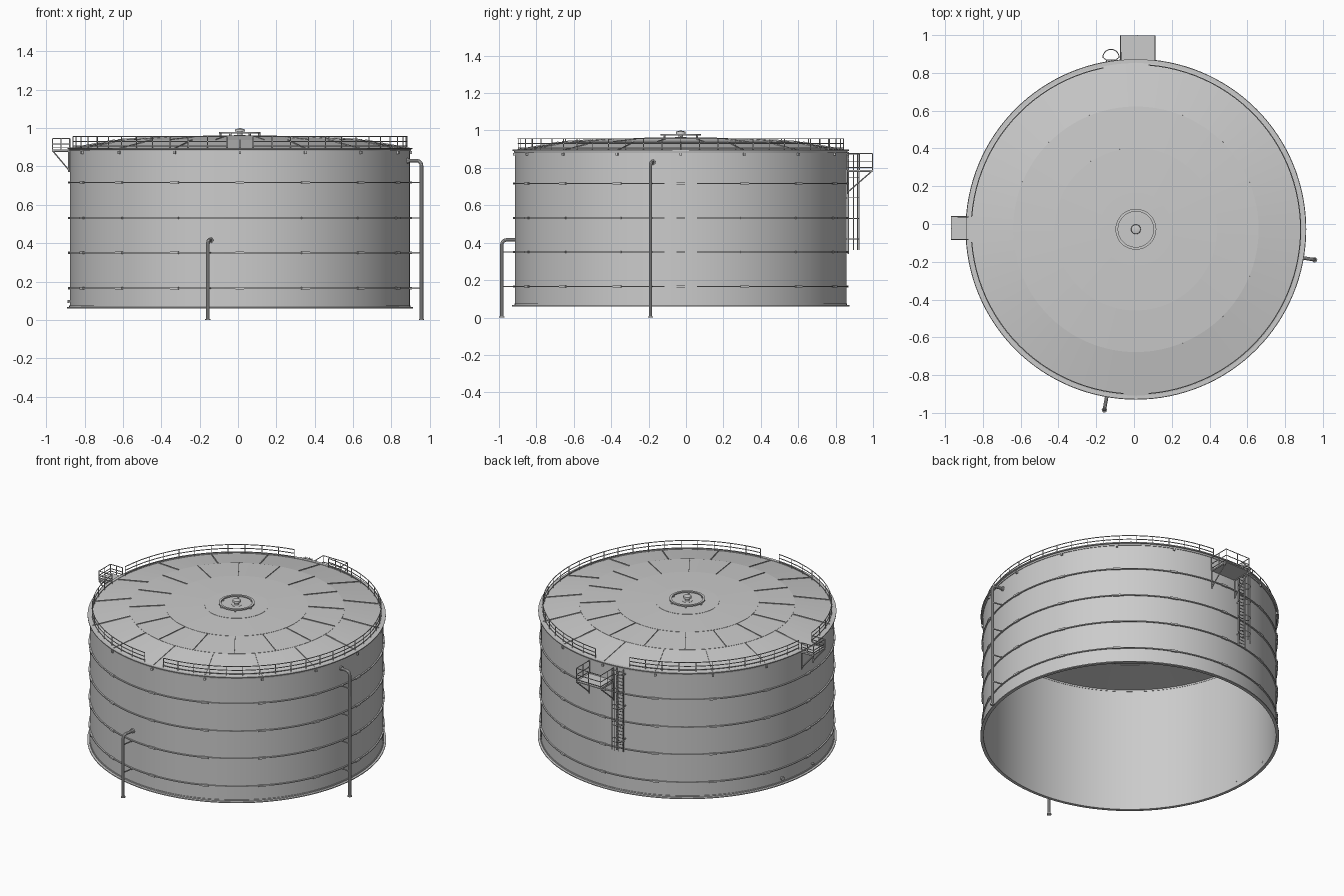
import bpy, bmesh
from math import sin, cos, radians, pi
from mathutils import Vector, Matrix

if "Cube" in bpy.data.objects:
    bpy.data.objects.remove(bpy.data.objects["Cube"])

CX, CY = 0.01, -0.028      # tank axis
R = 0.886                  # shell radius
SEG = 128

steel = bpy.data.materials.new("galvanised_grey")
steel.use_nodes = True
GREY = (0.6, 0.6, 0.6, 1)
steel.diffuse_color = GREY
steel.node_tree.nodes["Principled BSDF"].inputs["Base Color"].default_value = GREY


def polar(r, deg, z):
    a = radians(deg)
    return Vector((CX + r * cos(a), CY + r * sin(a), z))


def add_object(name, data, smooth=True):
    ob = bpy.data.objects.new(name, data)
    bpy.context.scene.collection.objects.link(ob)
    data.materials.append(steel)
    if smooth:
        bpy.ops.object.select_all(action='DESELECT')
        ob.select_set(True)
        bpy.context.view_layer.objects.active = ob
        bpy.ops.object.shade_smooth_by_angle(angle=radians(35))
    return ob


def lathe(name, profile, closed=True, seg=SEG, centre=(CX, CY)):
    """Spin an (r, z) profile around the vertical axis."""
    bm = bmesh.new()
    rows = [[bm.verts.new((centre[0] + r * cos(2 * pi * i / seg),
                           centre[1] + r * sin(2 * pi * i / seg), z))
             for r, z in profile] for i in range(seg)]
    n = len(profile)
    for i in range(seg):
        a, b = rows[i], rows[(i + 1) % seg]
        for j in range(n if closed else n - 1):
            k = (j + 1) % n
            bm.faces.new((a[j], b[j], b[k], a[k]))
    bmesh.ops.remove_doubles(bm, verts=bm.verts, dist=1e-5)
    bmesh.ops.recalc_face_normals(bm, faces=bm.faces)
    me = bpy.data.meshes.new(name)
    bm.to_mesh(me)
    bm.free()
    return add_object(name, me)


def ring(name, r0, r1, z0, z1, **kw):
    return lathe(name, [(r0, z0), (r1, z0), (r1, z1), (r0, z1)], **kw)


def tubes(name, paths, r, sides=1):
    """One mesh made of round bars, each path being (points, cyclic)."""
    cu = bpy.data.curves.new(name, 'CURVE')
    cu.dimensions = '3D'
    cu.bevel_depth, cu.bevel_resolution, cu.use_fill_caps = r, sides, True
    for pts, cyclic in paths:
        sp = cu.splines.new('POLY')
        sp.points.add(len(pts) - 1)
        for p, co in zip(sp.points, pts):
            p.co = (*co, 1)
        sp.use_cyclic_u = cyclic
    tmp = bpy.data.objects.new(name + "_path", cu)
    bpy.context.scene.collection.objects.link(tmp)
    me = bpy.data.meshes.new_from_object(tmp.evaluated_get(bpy.context.evaluated_depsgraph_get()))
    bpy.data.objects.remove(tmp)
    me.materials.clear()
    return add_object(name, me)


def blocks(name, items):
    """Boxes given as (centre, size, turn about z in degrees, tilt)."""
    bm = bmesh.new()
    for c, s, turn, tilt in items:
        m = (Matrix.Translation(c) @ Matrix.Rotation(radians(turn), 4, 'Z')
             @ Matrix.Rotation(tilt, 4, 'Y') @ Matrix.Diagonal((*s, 1)))
        bmesh.ops.create_cube(bm, size=1, matrix=m)
    me = bpy.data.meshes.new(name)
    bm.to_mesh(me)
    bm.free()
    return add_object(name, me, smooth=False)


# Shell, open underneath, with base flange and top curb
ring("tank_shell", R - 0.004, R, 0.06, 0.892)
lathe("base_flange", [(R - 0.004, 0.06), (0.902, 0.06), (0.902, 0.066),
                      (R + 0.004, 0.068), (R + 0.004, 0.076), (R - 0.004, 0.076)])
lathe("top_curb", [(R - 0.006, 0.88), (R + 0.004, 0.88), (R + 0.006, 0.889),
                   (0.9, 0.891), (0.9, 0.897), (R - 0.006, 0.897)])

# Stiffener bands with a joint plate at every panel seam
levels = (0.165, 0.35, 0.532, 0.716)
plates = []
for i, z in enumerate(levels):
    ring(f"stiffener_band_{i + 1}", R - 0.002, R + 0.008, z - 0.003, z + 0.003)
    plates += [(polar(R + 0.005, k * 22.5, z), (0.012, 0.045, 0.011), k * 22.5, 0) for k in range(16)]
blocks("band_joint_plates", plates)
blocks("curb_clips", [(polar(R + 0.005, k * 22.5, 0.873), (0.012, 0.012, 0.014), k * 22.5, 0)
                      for k in range(16)])

# Shallow stepped dome
roof = [(R, 0.893), (0.65, 0.937), (0.43, 0.951), (0.193, 0.957), (0, 0.958)]
for i, name in enumerate(("outer_roof", "middle_roof", "inner_roof", "crown_roof")):
    (r0, z0), (r1, z1) = roof[i], roof[i + 1]
    lift = 0.0015 * i
    lathe(name, [(r0, z0 + lift), (r1, z1 + lift), (r1, z1 + lift - 0.004), (r0, z0 + lift - 0.004)])


def ribs(name, i, count, offset, width):
    (r0, z0), (r1, z1) = roof[i], roof[i + 1]
    length = Vector((r0 - r1, z0 - z1)).length
    tilt = (z1 - z0) / (r0 - r1)
    blocks(name, [(polar((r0 + r1) / 2, offset + k * 360 / count, (z0 + z1) / 2 + 0.002 + 0.0015 * i),
                   (length * 0.98, width, 0.005), offset + k * 360 / count, tilt) for k in range(count)])


ribs("outer_roof_seams", 0, 16, 0, 0.006)
ribs("middle_roof_seams", 1, 16, 11.25, 0.003)

# Crown vent with its ring and posts
ring("crown_vent_ring", 0.094, 0.108, 0.972, 0.98, seg=48)
tubes("crown_vent_posts", [([polar(0.101, a, 0.955), polar(0.101, a, 0.976)], False)
                           for a in range(0, 360, 60)], 0.006)
lathe("centre_vent", [(0, 0.955), (0.03, 0.955), (0.03, 0.964), (0.013, 0.964), (0.013, 0.982),
                      (0.026, 0.982), (0.024, 0.994), (0, 1.0)], closed=False, seg=24)

# Roof guard rails, broken at the front and at both platforms
bars, posts = [], []
RR = 0.872
for a0, a1 in ((-85.5, 85.5), (101.5, 175.5), (184.5, 265.5)):
    n = round((a1 - a0) / 6.5)
    arc = [a0 + (a1 - a0) * k / (n * 2) for k in range(n * 2 + 1)]
    for z in (0.931, 0.956):
        bars.append(([polar(RR, a, z) for a in arc], False))
    posts += [([polar(RR, a, 0.893), polar(RR, a, 0.956)], False) for a in arc[::2]]
    posts += [([polar(RR, a, 0.907) for a in arc], False)]
tubes("guard_rails", bars, 0.0028)
tubes("guard_rail_posts", posts, 0.0025)


def platform(name, to_world, width, depth, deck, top, foot):
    """Bracketed platform; local u runs outward and v runs sideways."""
    w = width / 2
    P = lambda u, v, z: to_world(u, v, z)
    lo, hi = P(0, -w, deck - 0.006), P(depth, w, deck)
    size = [abs(b - a) for a, b in zip(lo, hi)]
    blocks(name + "_deck", [((lo + hi) / 2, size, 0, 0)])
    paths = []
    for z in (deck + 0.012, (deck + top) / 2, top):
        paths.append(([P(0, -w, z), P(depth, -w, z), P(depth, w, z), P(0, w, z)], False))
    for u, v in [(u, s * w) for u in (0, depth / 2, depth) for s in (-1, 1)] + [(depth, 0)]:
        paths.append(([P(u, v, deck), P(u, v, top)], False))
    tubes(name + "_rails", paths, 0.0028)
    braces = []
    for s in (-w, w):
        braces.append(([P(depth, s, deck - 0.005), P(0.004, s, foot + 0.01)], False))
        braces.append(([P(0.004, s, deck), P(0.004, s, foot)], False))
        braces.append(([P(0, s, deck - 0.008), P(depth, s, deck - 0.008)], False))
    tubes(name + "_braces", braces, 0.004)


platform("back_platform", lambda u, v, z: Vector((0.02 + v, 0.86 + u, z)), 0.18, 0.137, 0.79, 0.876, 0.66)
platform("side_platform", lambda u, v, z: Vector((-0.877 - u, -0.022 + v, z)), 0.12, 0.09, 0.888, 0.945, 0.77)

# Caged ladder beside the back platform
LX, LY = -0.122, 0.868
tubes("ladder_rails", [([(LX + s * 0.024, LY, 0.34), (LX + s * 0.024, LY, 0.885)], False)
                       for s in (-1, 1)], 0.004)
tubes("ladder_rungs", [([(LX - 0.024, LY, 0.36 + k * 0.022), (LX + 0.024, LY, 0.36 + k * 0.022)], False)
                       for k in range(24)], 0.002)
hoop = [(LX + 0.043 * cos(pi * k / 10), LY + 0.014 + 0.043 * sin(pi * k / 10)) for k in range(11)]
hoop = [(LX - -0.024, LY)] + hoop + [(LX - 0.024, LY)]
cage = [([(x, y, z) for x, y in hoop], False) for z in (0.42, 0.53, 0.64, 0.75, 0.87)]
cage += [([(*hoop[k], 0.36), (*hoop[k], 0.88)], False) for k in (2, 4, 6, 8, 10)]
tubes("ladder_cage", cage, 0.0025)
blocks("ladder_brackets", [((LX + s * 0.024, LY - 0.012, z), (0.006, 0.03, 0.006), 0, 0)
                           for s in (-1, 1) for z in (0.42, 0.64, 0.85)])


def riser(name, deg, r, top, stays):
    """Standing pipe with an elbow into the shell, foot flange and stays."""
    b = 0.025
    pts = [polar(r, deg, 0.004), polar(r, deg, top - b)]
    pts += [polar(r - b + b * cos(t), deg, top - b + b * sin(t)) for t in (pi / 8, pi / 4, pi * 3 / 8, pi / 2)]
    pts.append(polar(R - 0.004, deg, top))
    tubes(name, [(pts, False)], 0.0095, sides=3)
    foot = polar(r, deg, 0)
    ring(name + "_foot", 0, 0.014, 0, 0.006, seg=20, centre=(foot.x, foot.y))
    tubes(name + "_collar", [([polar(R - 0.002, deg, top), polar(R + 0.008, deg, top)], False)], 0.015, sides=3)
    blocks(name + "_stays", [(polar((R + r) / 2, deg, z), (r - R, 0.006, 0.006), deg, 0) for z in stays])


riser("front_riser", -99.9, 0.971, 0.415, (0.165, 0.35))
riser("side_riser", -9.7, 0.96, 0.83, levels)

# Low nozzles on the shell
for name, deg, z, r in (("large_nozzle", 165, 0.097, 0.013), ("small_nozzle", 183, 0.097, 0.008)):
    tubes(name, [([polar(R - 0.006, deg, z), polar(R + 0.012, deg, z)], False)], r * 0.75, sides=3)
    tubes(name + "_flange", [([polar(R + 0.009, deg, z), polar(R + 0.014, deg, z)], False)], r, sides=3)
